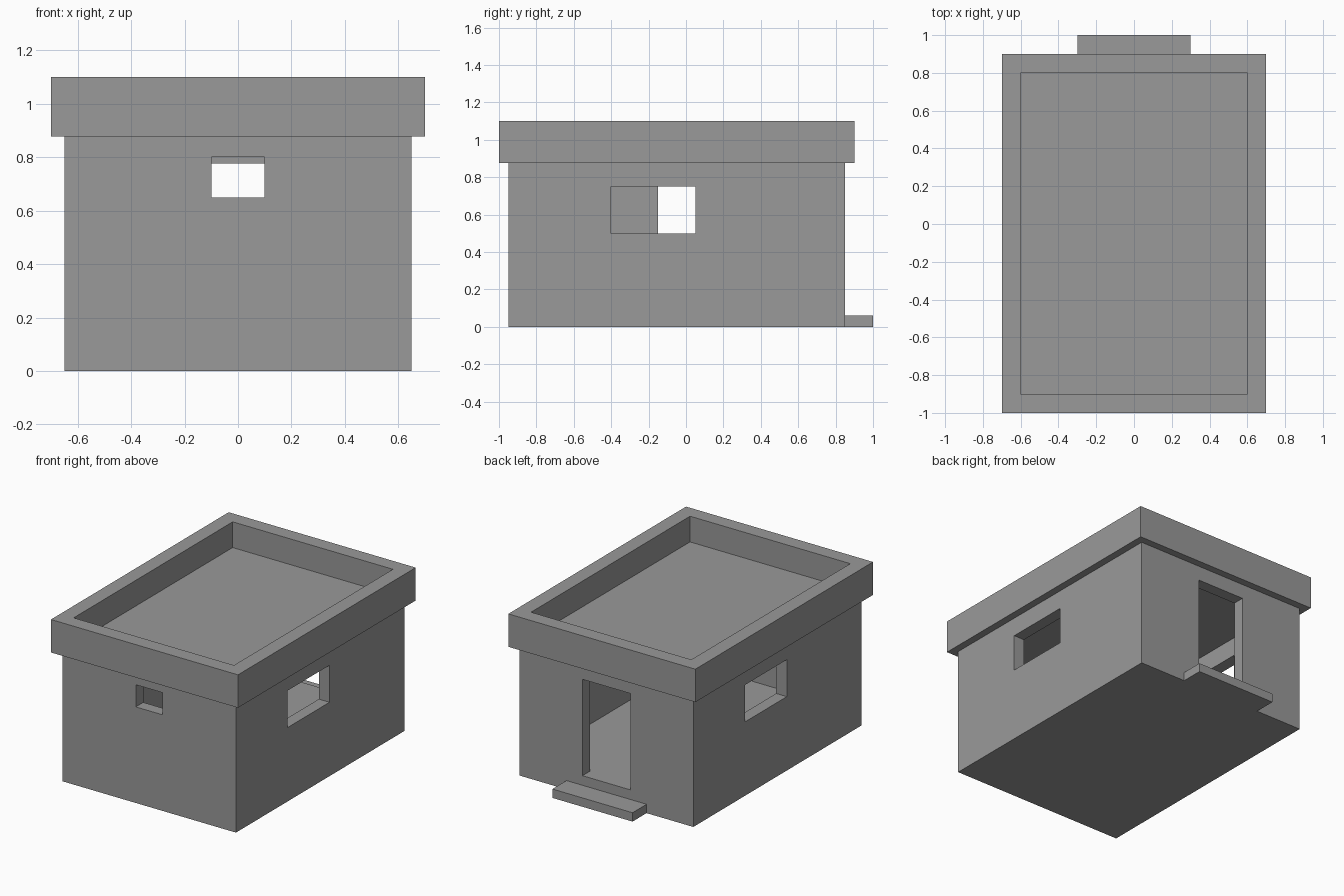
import bpy
import bmesh

if "Cube" in bpy.data.objects:
    bpy.data.objects.remove(bpy.data.objects["Cube"])

# Dark grey plaster shared by all parts
plaster = bpy.data.materials.new("dark_grey")
plaster.diffuse_color = (0.32, 0.32, 0.32, 1.0)
plaster.use_nodes = True
plaster.node_tree.nodes["Principled BSDF"].inputs["Base Color"].default_value = plaster.diffuse_color


def box(name, x, y, z):
    """Axis-aligned box from (min, max) ranges."""
    bm = bmesh.new()
    bmesh.ops.create_cube(bm, size=1.0)
    for v in bm.verts:
        v.co = [r[0] if c < 0 else r[1] for c, r in zip(v.co, (x, y, z))]
    mesh = bpy.data.meshes.new(name)
    bm.to_mesh(mesh)
    bm.free()
    mesh.materials.append(plaster)
    obj = bpy.data.objects.new(name, mesh)
    bpy.context.scene.collection.objects.link(obj)
    return obj


def cut(target, x, y, z):
    """Cut a box-shaped opening and discard the cutter."""
    cutter = box("cutter", x, y, z)
    cutter.hide_render = True
    mod = target.modifiers.new("opening", 'BOOLEAN')
    mod.operation = 'DIFFERENCE'
    mod.solver = 'EXACT'
    mod.object = cutter
    bpy.context.view_layer.objects.active = target
    bpy.ops.object.modifier_apply(modifier=mod.name)
    bpy.data.objects.remove(cutter)


# Walls and raised floor, hollowed out to the roof slab
T = 0.08
ROOF = 0.877
FLOOR = 0.125
walls = box("walls", (-0.65, 0.65), (-0.95, 0.85), (0, ROOF))
cut(walls, (-0.65 + T, 0.65 - T), (-0.95 + T, 0.85 - T), (FLOOR, 1.0))

# Doorway at the back
cut(walls, (-0.18, 0.18), (0.70, 0.95), (FLOOR, 0.777))
# Small front window
cut(walls, (-0.10, 0.10), (-1.05, -0.80), (0.65, 0.80))
# Staggered side windows
cut(walls, (0.50, 0.75), (-0.40, 0.05), (0.50, 0.75))
cut(walls, (-0.75, -0.50), (-0.15, 0.30), (0.50, 0.75))

# Flat roof with raised parapet
roof = box("roof_parapet", (-0.7, 0.7), (-1.0, 0.9), (ROOF, 1.1))
cut(roof, (-0.6, 0.6), (-0.9, 0.8), (0.926, 1.2))

# Doorstep
box("doorstep", (-0.3, 0.3), (0.85, 1.0), (0, 0.06))
